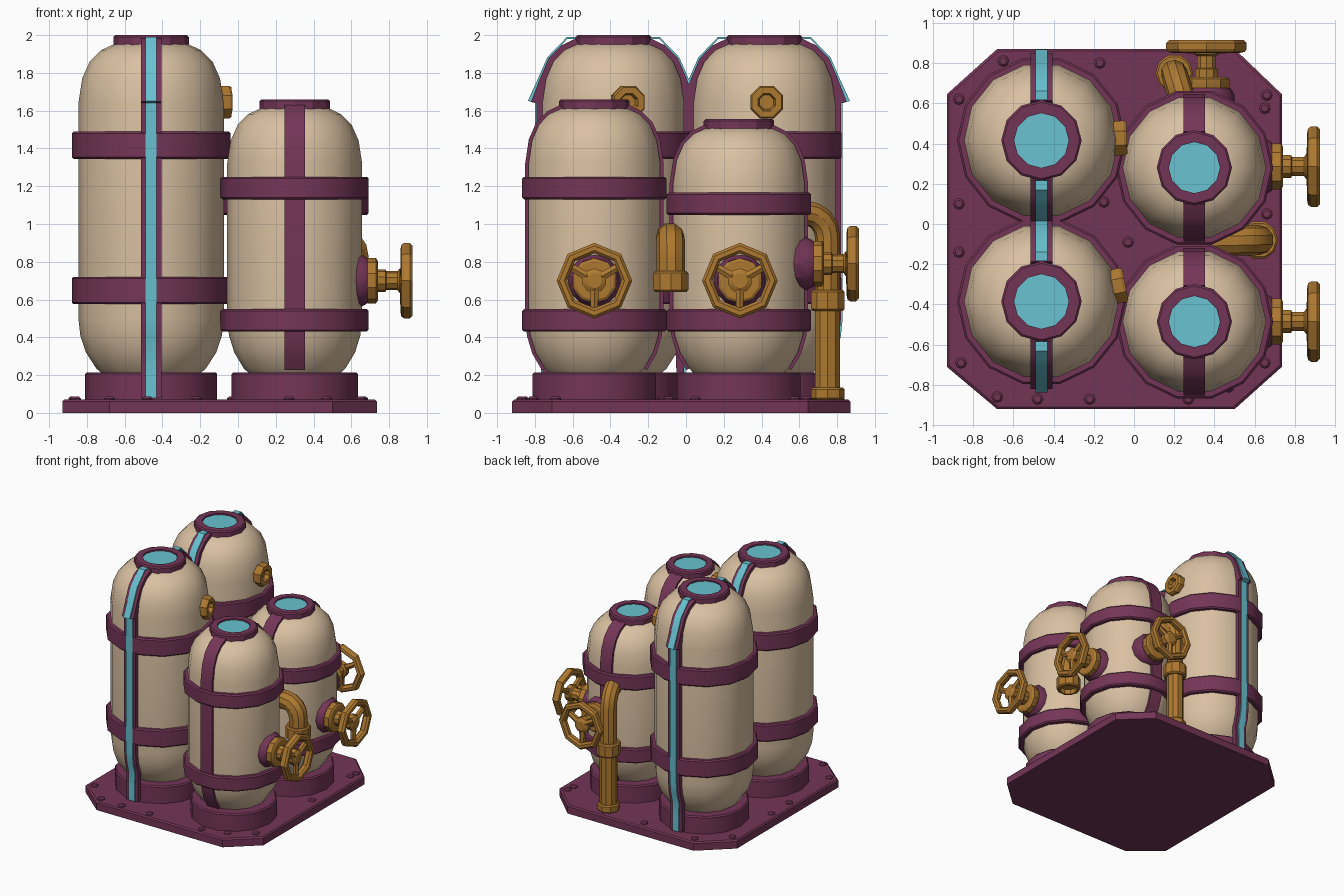
import bpy, bmesh, math
from mathutils import Matrix, Vector

if "Cube" in bpy.data.objects:
    bpy.data.objects.remove(bpy.data.objects["Cube"])


def material(name, rgb):
    m = bpy.data.materials.new(name)
    m.diffuse_color = (*rgb, 1)
    m.use_nodes = True
    m.node_tree.nodes["Principled BSDF"].inputs["Base Color"].default_value = m.diffuse_color
    return m


TAN = material("cream_tank", (0.70, 0.53, 0.36))
PLUM = material("plum_metal", (0.175, 0.036, 0.095))
BRASS = material("brass", (0.42, 0.19, 0.03))
CYAN = material("cyan_glass", (0.14, 0.54, 0.64))


def finish(name, bm, mat, matrix=Matrix()):
    bmesh.ops.recalc_face_normals(bm, faces=bm.faces)
    me = bpy.data.meshes.new(name)
    bm.to_mesh(me)
    bm.free()
    me.transform(matrix)
    me.materials.append(mat)
    me.polygons.foreach_set("use_smooth", [True] * len(me.polygons))
    me.set_sharp_from_angle(angle=math.radians(29))
    ob = bpy.data.objects.new(name, me)
    bpy.context.collection.objects.link(ob)
    return ob


def skin(bm, rings, closed):
    """Bridge rings of vertices; cap the ends or close the loop."""
    n = len(rings[0])
    pairs = list(zip(rings, rings[1:])) + ([(rings[-1], rings[0])] if closed else [])
    for a, b in pairs:
        for i in range(n):
            j = (i + 1) % n
            bm.faces.new((a[i], a[j], b[j], b[i]))
    if not closed:
        bm.faces.new(rings[0])
        bm.faces.new(rings[-1])


def lathe(name, profile, n, mat, matrix=Matrix(), closed=False, phase=0.0):
    """Spin (radius, height) points about local z."""
    bm = bmesh.new()
    rings = [[bm.verts.new((r * math.cos(phase + math.tau * i / n),
                            r * math.sin(phase + math.tau * i / n), z))
              for i in range(n)] for r, z in profile]
    skin(bm, rings, closed)
    return finish(name, bm, mat, matrix)


def sweep(name, path, section, side, mat):
    """Sweep a 2D section along a planar path; side is the plane normal."""
    bm = bmesh.new()
    p = [Vector(v) for v in path]
    side = Vector(side).normalized()
    rings = []
    for i, v in enumerate(p):
        a = (v - p[i - 1]).normalized() if i else (p[1] - v).normalized()
        b = (p[i + 1] - v).normalized() if i < len(p) - 1 else a
        t = (a + b).normalized()
        out = side.cross(t) / max(t.dot(a), 0.5)
        rings.append([bm.verts.new(v + side * u + out * w) for u, w in section])
    skin(bm, rings, False)
    return finish(name, bm, mat)


def circle(r, n=10):
    return [(r * math.cos(math.tau * i / n), r * math.sin(math.tau * i / n)) for i in range(n)]


def band(name, r_in, r_out, z0, z1, n, mat, m, c=0.01):
    return lathe(name, [(r_in, z0), (r_out - c, z0), (r_out, z0 + c), (r_out, z1 - c),
                        (r_out - c, z1), (r_in, z1)], n, mat, m, closed=True)


def tank(name, x, y, r, top, bands, bh, base_r, cap_r, striped):
    m = Matrix.Translation((x, y, 0))
    s = r / 0.385
    z = top - 0.06
    dome = [(0.385, z - 0.30 * s), (0.365, z - 0.17 * s), (0.325, z - 0.08 * s),
            (0.265, z - 0.02 * s), (0.19, z + 0.015)]
    foot = [(0.25, 0.20), (0.29, 0.235), (0.345, 0.32), (0.375, 0.41), (0.385, 0.50)]
    prof = [(a * s, h) for a, h in foot + dome]
    lathe(name + "_body", prof, 14, TAN, m)
    band(name + "_base_ring", 0.2, base_r, 0.06, 0.215, 14, PLUM, m)
    for i, zc in enumerate(bands):
        band(f"{name}_band_{i}", r - 0.03, r + 0.035, zc - bh / 2, zc + bh / 2, 14, PLUM, m)
    # cap ring with glass disc
    inner = cap_r * 0.68
    band(name + "_cap_ring", inner, cap_r, top - 0.075, top, 12, PLUM, m)
    lathe(name + "_cap_glass", [(inner + 0.01, top - 0.04), (inner + 0.01, top - 0.012)], 12, CYAN, m)
    # straps running over the dome on the front and back
    k = math.cos(math.pi / 14)
    for label, d in (("front", -1), ("back", 1)):
        line = [(a * k, h) for a, h in prof[1:]]
        if striped:
            line = [(base_r - 0.005, 0.08), (base_r - 0.005, 0.20)] + [(max(a, base_r - 0.01), h) for a, h in line[1:]][:4] + line[4:]
        path = [(x, y + d * a, h) for a, h in line]
        th = 0.03 if striped else 0.018
        w = 0.054
        # outward is side x tangent
        sweep(f"{name}_{label}_strap", path,
              [(-w, -0.01), (w, -0.01), (w, th), (-w, th)], (d * -1, 0, 0), PLUM)
        if striped:
            path.append((x, y + d * (cap_r + 0.0), top - 0.05))
            path[-2] = (x, y + d * (cap_r + 0.03), path[-2][2] - 0.005)
            w = 0.029
            sweep(f"{name}_{label}_stripe", path,
                  [(-w, th), (w, th), (w, th + 0.009), (-w, th + 0.009)], (d * -1, 0, 0), CYAN)


def valve(name, loc, azimuth):
    m = (Matrix.Translation(loc) @ Matrix.Rotation(azimuth, 4, 'Z')
         @ Matrix.Rotation(math.pi / 2, 4, 'Y'))
    lathe(name + "_flange", [(0.14, -0.05), (0.14, 0.03), (0.12, 0.065)], 12, PLUM, m)
    lathe(name + "_stem", [(0.115, 0.06), (0.12, 0.07), (0.12, 0.11), (0.105, 0.12), (0.06, 0.12),
                           (0.06, 0.16), (0.05, 0.165), (0.05, 0.225), (0.065, 0.235),
                           (0.065, 0.275), (0.04, 0.29)], 10, BRASS, m)
    lathe(name + "_wheel", [(0.145, 0.26), (0.165, 0.24), (0.19, 0.245), (0.2, 0.26), (0.2, 0.29),
                            (0.185, 0.305), (0.16, 0.305), (0.145, 0.29)], 8, BRASS, m, closed=True)
    for i in range(3):
        arm = m @ Matrix.Rotation(math.tau * i / 3, 4, 'Z') @ Matrix.Translation((0.03, 0, 0.262)) \
            @ Matrix.Rotation(math.pi / 2, 4, 'Y')
        lathe(f"{name}_spoke_{i}", [(0.026, 0), (0.022, 0.13)], 6, BRASS, arm)


# base plate with cut corners
bm = bmesh.new()
outline = [(-0.68, -0.92), (0.50, -0.92), (0.735, -0.71), (0.735, 0.645),
           (0.50, 0.87), (-0.68, 0.87), (-0.93, 0.645), (-0.93, -0.71)]
c = Vector((-0.0975, -0.025))
rings = []
for s, z in ((1, 0), (1, 0.06), (0.988, 0.07)):
    rings.append([bm.verts.new((*(c + (Vector(p) - c) * s), z)) for p in outline])
skin(bm, rings, False)
finish("base_plate", bm, PLUM)

# rivets
for i, (x, y) in enumerate([(-0.65, 0.81), (-0.87, 0.62), (-0.17, 0.80), (0.66, 0.64), (0.65, 0.575),
                            (-0.87, 0.10), (-0.15, 0.11), (-0.03, -0.09), (-0.87, -0.14), (-0.15, -0.17),
                            (-0.86, -0.69), (-0.68, -0.86), (-0.48, -0.87), (-0.22, -0.87),
                            (0.27, -0.87), (0.47, -0.81), (0.65, -0.69), (0.66, 0.05)]):
    lathe(f"rivet_{i}", [(0.028, 0.065), (0.028, 0.077), (0.018, 0.086)], 8, PLUM,
          Matrix.Translation((x, y, 0)))

# four tanks
tank("tall_back_tank", -0.46, 0.415, 0.385, 2.0, (0.648, 1.417), 0.145, 0.35, 0.20, True)
tank("tall_front_tank", -0.46, -0.385, 0.385, 2.0, (0.648, 1.417), 0.145, 0.35, 0.20, True)
tank("short_front_tank", 0.30, -0.485, 0.357, 1.66, (0.49, 1.19), 0.12, 0.335, 0.187, False)
tank("short_back_tank", 0.30, 0.28, 0.357, 1.555, (0.49, 1.107), 0.12, 0.335, 0.187, False)

# hollow nozzles on the tall tanks
for label, y, az in (("back", 0.415, 0.03), ("front", -0.385, 0.2)):
    m = (Matrix.Translation((-0.46, y, 1.645)) @ Matrix.Rotation(az, 4, 'Z')
         @ Matrix.Rotation(math.pi / 2, 4, 'Y'))
    lathe(label + "_nozzle", [(0.09, 0.34), (0.094, 0.41), (0.085, 0.425), (0.05, 0.425),
                              (0.04, 0.39)], 8, BRASS, m, phase=math.pi / 8)

# hand-wheel valves
valve("front_valve", (0.62, -0.485, 0.70), 0)
valve("side_valve", (0.62, 0.285, 0.70), 0)
valve("back_valve", (0.36, 0.61, 0.79), math.pi / 2)


def bend(start, corner_r, x_dir, drop):
    """Path: out along x_dir, quarter bend, then down to z = drop."""
    s, d = Vector(start), Vector(x_dir)
    run = d.length - corner_r
    d.normalize()
    pts = [s]
    for i in range(5):
        a = math.pi / 2 * i / 4
        pts.append(s + d * (run + corner_r * math.sin(a)) - Vector((0, 0, corner_r * (1 - math.cos(a)))))
    pts.append(Vector((pts[-1].x, pts[-1].y, drop)))
    return pts, d.cross(Vector((0, 0, 1)))


# drain pipe behind the short back tank
path, side = bend((0.275, 0.50, 1.06), 0.13, (-0.075, 0.25, 0), 0.60)
sweep("drain_pipe_upper", path, circle(0.066), side, BRASS)
at = Matrix.Translation((0.2, 0.75, 0))
lathe("drain_pipe_lower", [(0.07, 0.07), (0.07, 0.57)], 10, BRASS, at)
band("drain_pipe_collar", 0.05, 0.094, 0.54, 0.65, 10, BRASS, at)
band("drain_pipe_foot", 0.05, 0.088, 0.07, 0.135, 8, BRASS, at)

# open elbow pipe between the short tanks
path, side = bend((0.20, -0.09, 0.93), 0.11, (0.42, 0.01, 0), 0.68)
sweep("outlet_pipe", path, circle(0.075), side, BRASS)
band("outlet_collar", 0.07, 0.097, 0.64, 0.75, 10, BRASS, Matrix.Translation((0.62, -0.08, 0)))
